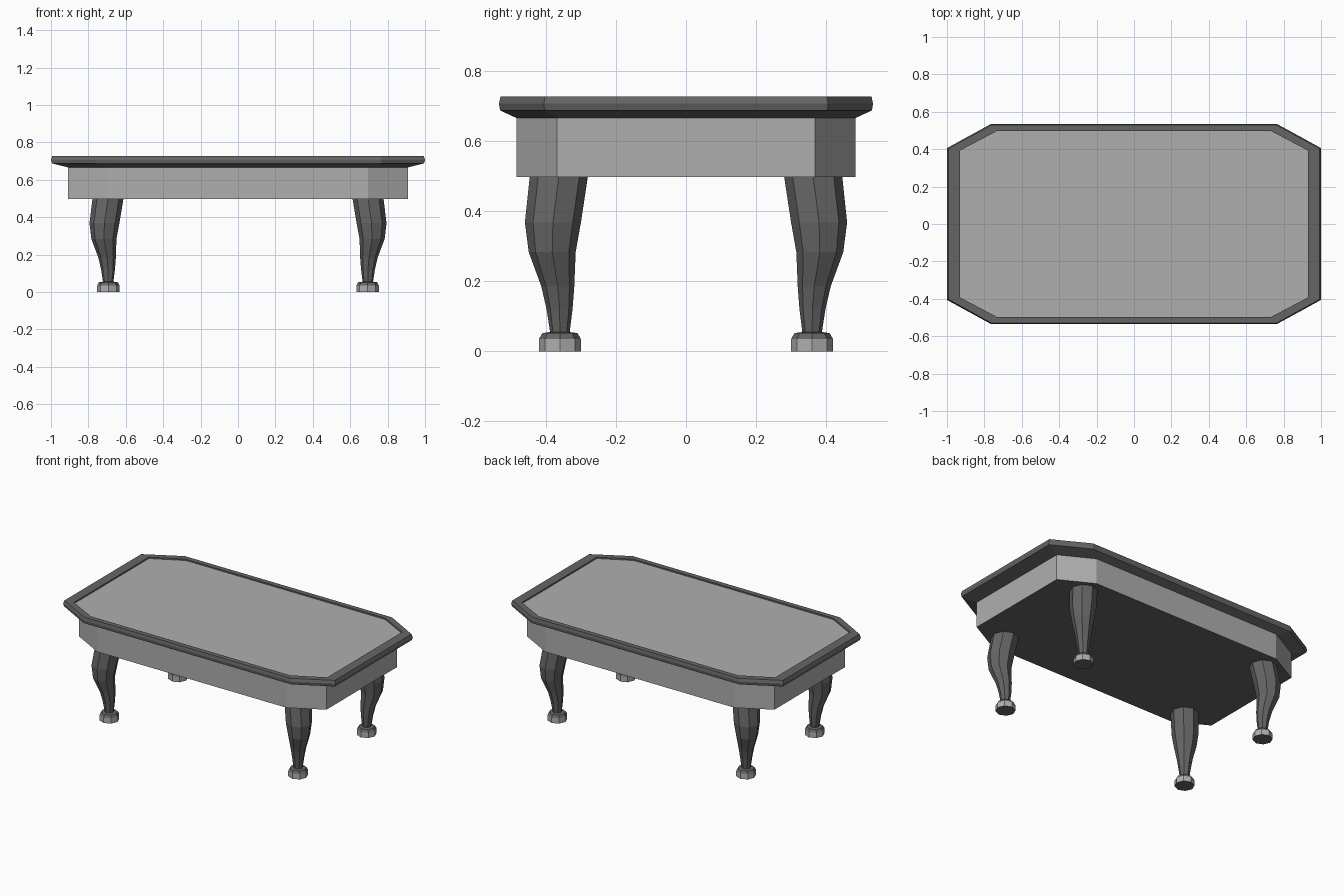
import bpy, bmesh, math

if "Cube" in bpy.data.objects:
    bpy.data.objects.remove(bpy.data.objects["Cube"])


def material(name, v):
    m = bpy.data.materials.new(name)
    m.diffuse_color = (v, v, v, 1)
    m.use_nodes = True
    m.node_tree.nodes["Principled BSDF"].inputs["Base Color"].default_value = m.diffuse_color
    return m


LIGHT = material("light grey", 0.43)
DARK = material("dark grey", 0.13)


def octagon(hx, hy, cx, cy, z):
    """Rectangle outline with cut corners."""
    q = [(hx, cy), (cx, hy), (-cx, hy), (-hx, cy)]
    return [(x, y, z) for x, y in q + [(-x, -y) for x, y in q]]


def circle(x, y, r, z, n=8):
    return [(x + r * math.cos(2 * math.pi * i / n),
             y + r * math.sin(2 * math.pi * i / n), z) for i in range(n)]


def loft(name, rings, mats, caps=(True, True), rule=None):
    """Join outlines from bottom to top; rule(face) picks the material."""
    bm = bmesh.new()
    loops = [[bm.verts.new(p) for p in ring] for ring in rings]
    for a, b in zip(loops, loops[1:]):
        n = len(a)
        for i in range(n):
            j = (i + 1) % n
            bm.faces.new((a[i], a[j], b[j], b[i]))
    if caps[0]:
        bm.faces.new(loops[0][::-1])
    if caps[1]:
        bm.faces.new(loops[-1])
    bm.normal_update()
    if rule:
        for f in bm.faces:
            f.material_index = rule(f)
    me = bpy.data.meshes.new(name)
    bm.to_mesh(me)
    bm.free()
    for m in mats:
        me.materials.append(m)
    ob = bpy.data.objects.new(name, me)
    bpy.context.collection.objects.link(ob)
    return ob


# Apron: light sides, dark underside
apron = (0.908, 0.484, 0.695, 0.369)
loft("apron", [octagon(*apron, 0.497), octagon(*apron, 0.667)],
     [LIGHT, DARK], rule=lambda f: 1 if f.normal.z < -0.5 else 0)

# Moulded rim around the top, with a shallow lip inside
panel = (0.93, 0.497, 0.732, 0.393)
loft("top_rim", [
    octagon(*apron, 0.666),
    octagon(0.995, 0.531, 0.763, 0.404, 0.688),
    octagon(1.0, 0.534, 0.766, 0.406, 0.707),
    octagon(0.993, 0.530, 0.761, 0.402, 0.727),
    octagon(*panel, 0.727),
    octagon(*panel, 0.717)], [DARK], caps=(False, False))

# Recessed table surface
loft("top_panel", [octagon(*panel, 0.705), octagon(*panel, 0.718)], [LIGHT])

# Curved legs with light foot bands: (x, y, radius, z)
profile = [
    (0.693, 0.360, 0.060, 0.0),
    (0.693, 0.360, 0.060, 0.035),
    (0.693, 0.360, 0.050, 0.052),
    (0.694, 0.360, 0.028, 0.055),
    (0.695, 0.361, 0.037, 0.120),
    (0.700, 0.366, 0.047, 0.185),
    (0.717, 0.382, 0.067, 0.283),
    (0.714, 0.380, 0.080, 0.368),
    (0.695, 0.363, 0.083, 0.500),
]
foot_band = lambda f: int(f.calc_center_median().z < 0.03 and abs(f.normal.z) < 0.5)
for side, sx in (("left", -1), ("right", 1)):
    for end, sy in (("front", -1), ("back", 1)):
        loft(f"{end}_{side}_leg",
             [circle(sx * x, sy * y, r, z) for x, y, r, z in profile],
             [DARK, LIGHT], rule=foot_band)
